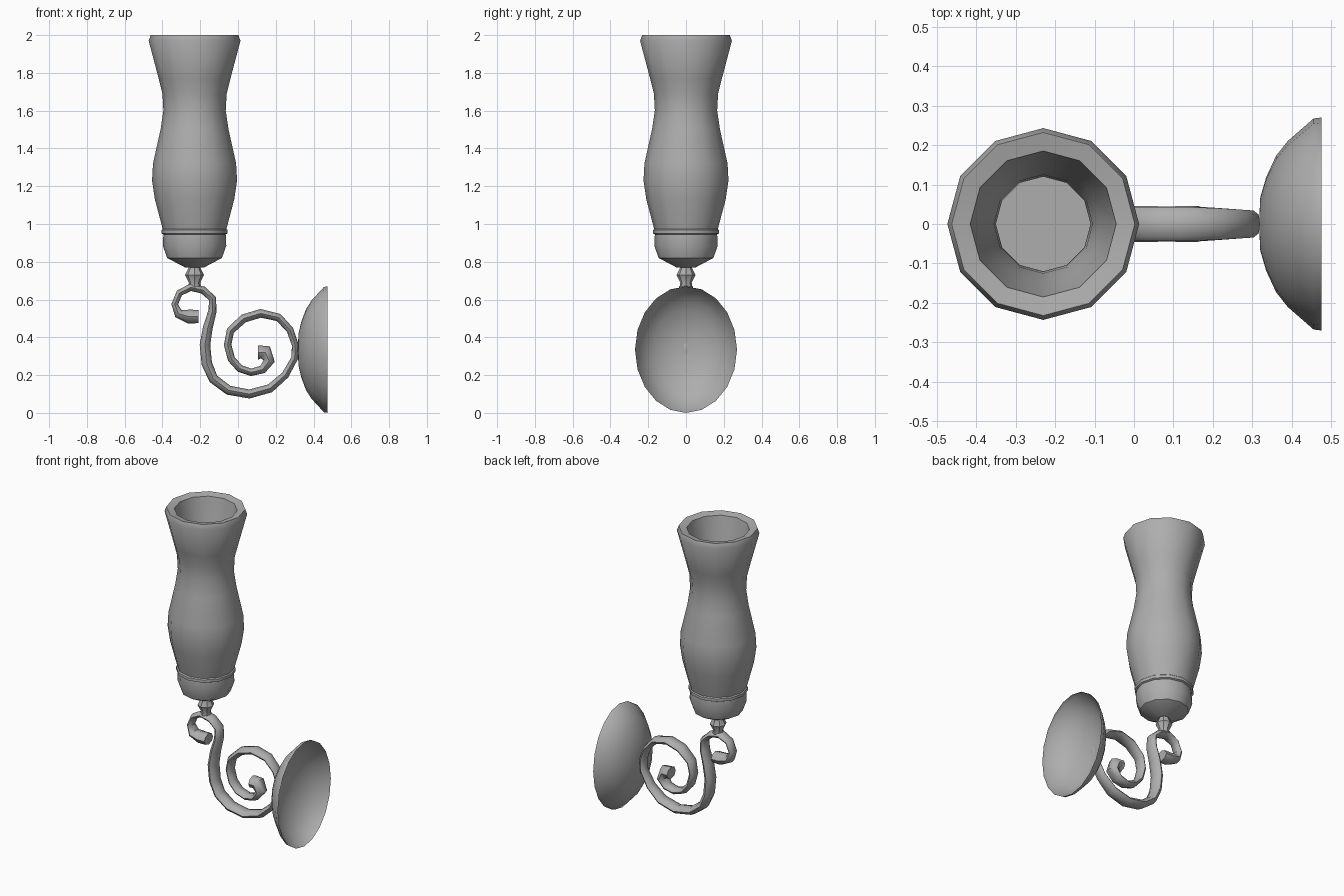
import bpy
import bmesh
from math import cos, sin, pi, radians
from mathutils import Vector

default_cube = bpy.data.objects.get("Cube")
if default_cube:
    bpy.data.objects.remove(default_cube, do_unlink=True)

# Single colour used throughout
metal = bpy.data.materials.new("plain_grey")
metal.use_nodes = True
grey = (0.42, 0.42, 0.42, 1)
metal.diffuse_color = grey
metal.node_tree.nodes["Principled BSDF"].inputs["Base Color"].default_value = grey


def skin_rings(name, rings, cap_start=False, cap_end=False, sharp=40, closed=True):
    """Join a list of equal-length point rings into a smooth-shaded surface."""
    bm = bmesh.new()
    loops = [[bm.verts.new(p) for p in ring] for ring in rings]
    count = len(loops[0])
    for a, b in zip(loops, loops[1:]):
        for i in range(count):
            j = (i + 1) % count
            bm.faces.new((a[i], a[j], b[j], b[i]))
    if cap_start:
        bm.faces.new(list(reversed(loops[0])))
    if cap_end:
        bm.faces.new(loops[-1])
    bmesh.ops.recalc_face_normals(bm, faces=bm.faces)
    mesh = bpy.data.meshes.new(name)
    bm.to_mesh(mesh)
    bm.free()
    mesh.materials.append(metal)
    obj = bpy.data.objects.new(name, mesh)
    bpy.context.collection.objects.link(obj)
    bpy.ops.object.select_all(action='DESELECT')
    obj.select_set(True)
    bpy.context.view_layer.objects.active = obj
    bpy.ops.object.shade_smooth_by_angle(angle=radians(sharp))
    return obj


def circle(count):
    return [(cos(2 * pi * i / count), sin(2 * pi * i / count)) for i in range(count)]


LAMP_X = -0.23


def lathe(name, profile, sides=12):
    """Turn a (radius, height) profile about the lamp's upright axis."""
    rings = [[(LAMP_X + r * c, r * s, z) for c, s in circle(sides)] for r, z in profile]
    return skin_rings(name, rings, cap_start=True, cap_end=True)


# Glass chimney: outer wall, rolled rim, then inner wall down to the floor
outer = [(.165, .96), (.21, 1.13), (.225, 1.23), (.22, 1.32), (.18, 1.5),
         (.165, 1.6), (.17, 1.69), (.19, 1.77), (.243, 1.97)]
wall = 0.045
inner = [(r - wall, z) for r, z in reversed(outer[:-1])]
lathe("glass_chimney", outer + [(.232, 2), (.185, 1.99)] + inner)

# Cup that holds the chimney, with a raised collar
lathe("cup", [(.05, .77), (.145, .82), (.168, .885), (.165, .945),
              (.175, .95), (.175, .968), (.167, .975), (.12, .975)])

# Bead between cup and arm
lathe("bead", [(.035, .66), (.03, .69), (.05, .73), (.03, .77), (.03, .79)], 8)

# Scrolled arm: (x, z, half thickness) along one continuous ribbon
arm_path = [
    # small upper scroll
    (-.21, .51, .035), (-.26, .51, .037), (-.315, .525, .025), (-.335, .575, .018),
    (-.31, .635, .018), (-.25, .665, .02), (-.185, .65, .02), (-.135, .605, .02),
    # stem and lower sweep
    (-.135, .54, .022), (-.16, .45, .026), (-.175, .36, .028), (-.165, .26, .028),
    (-.13, .18, .026), (-.05, .12, .025), (.06, .1, .024), (.17, .13, .023),
    (.25, .2, .02), (.3, .29, .018), (.303, .36, .018), (.275, .44, .019),
    # large inner scroll
    (.215, .505, .021), (.12, .527, .023), (.03, .5, .023), (-.04, .435, .021),
    (-.055, .36, .02), (-.035, .285, .02), (.01, .235, .02), (.07, .215, .02),
    (.13, .23, .022), (.165, .275, .03), (.145, .32, .04), (.105, .32, .038),
]
points = [Vector((x, 0, z)) for x, z, _ in arm_path]
rings = []
for k, centre in enumerate(points):
    ahead = points[min(k + 1, len(points) - 1)]
    behind = points[max(k - 1, 0)]
    along = (ahead - behind).normalized()
    across = Vector((-along.z, 0, along.x))
    half = arm_path[k][2]
    depth = min(half * 1.9, 0.045)
    rings.append([centre + across * (half * c) + Vector((0, depth * s, 0))
                  for c, s in circle(8)])
skin_rings("scrolled_arm", rings, cap_start=True, cap_end=True, sharp=50)

# Oval wall plate: a thin hollow dish, open toward the wall
HALF_Y, HALF_Z = 0.27, 0.335
dish = [(.317, .02), (.32, .25), (.335, .44), (.36, .64), (.39, .78), (.455, .99), (.475, 1)]
rings = [[(x, HALF_Y * f * c, HALF_Z * (1 + f * s)) for c, s in circle(20)] for x, f in dish]
skin_rings("wall_plate", rings, cap_start=True, sharp=45)
